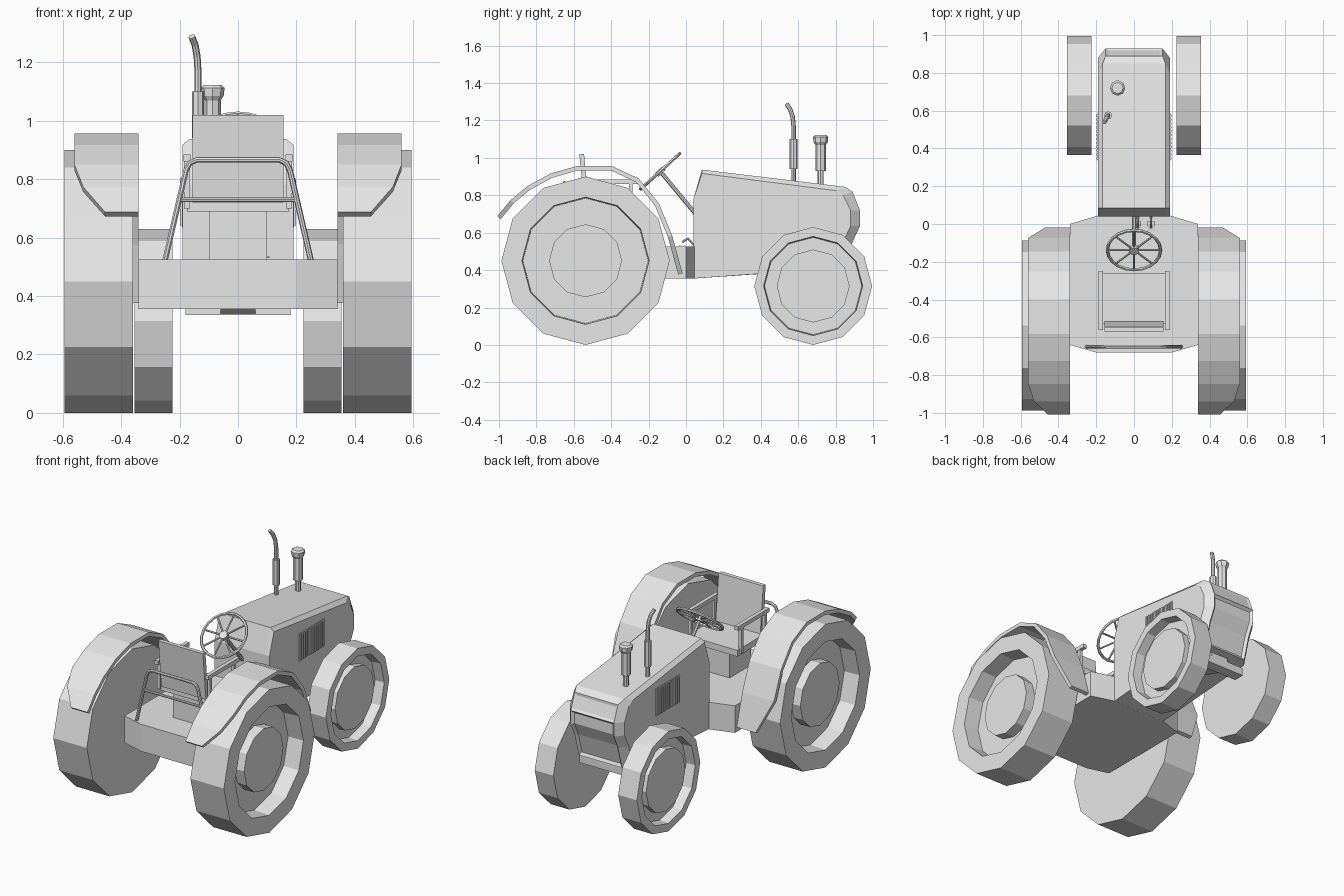
import bpy, bmesh, math
from mathutils import Vector

cube = bpy.data.objects.get("Cube")
if cube:
    bpy.data.objects.remove(cube, do_unlink=True)

GREY = (0.8, 0.8, 0.8, 1)
paint = bpy.data.materials.new("light grey")
paint.use_nodes = True
paint.diffuse_color = GREY
paint.node_tree.nodes["Principled BSDF"].inputs["Base Color"].default_value = GREY


def finish(name, bm):
    bmesh.ops.recalc_face_normals(bm, faces=bm.faces)
    mesh = bpy.data.meshes.new(name)
    bm.to_mesh(mesh)
    bm.free()
    mesh.materials.append(paint)
    obj = bpy.data.objects.new(name, mesh)
    bpy.context.scene.collection.objects.link(obj)
    return obj


def loft(name, rings, loop=False):
    """Skin a list of closed rings, capping the ends unless it loops."""
    bm = bmesh.new()
    rows = [[bm.verts.new(p) for p in r] for r in rings]
    n = len(rows[0])
    pairs = list(zip(rows, rows[1:])) + ([(rows[-1], rows[0])] if loop else [])
    for a, b in pairs:
        for i in range(n):
            j = (i + 1) % n
            bm.faces.new((a[i], a[j], b[j], b[i]))
    if not loop:
        bm.faces.new(rows[0])
        bm.faces.new(rows[-1])
    return finish(name, bm)


def box(name, x0, x1, y0, y1, z0, z1, lean=0):
    return loft(name, [[(x0, y0 + s, z), (x1, y0 + s, z), (x1, y1 + s, z), (x0, y1 + s, z)]
                       for z, s in ((z0, 0), (z1, lean))])


def tube(name, path, radius, sides=8, loop=False):
    """Round bar along a path; radius may be a list with one value per point."""
    pts = [Vector(p) for p in path]
    n = len(pts)
    radii = radius if isinstance(radius, list) else [radius] * n
    rings, u = [], None
    for i, p in enumerate(pts):
        a = pts[i - 1] if i or loop else p
        b = pts[(i + 1) % n] if i < n - 1 or loop else p
        t = (b - a).normalized()
        u = (u - t * u.dot(t)).normalized() if u else t.orthogonal().normalized()
        v = t.cross(u)
        rings.append([p + radii[i] * (u * math.cos(k * math.tau / sides) + v * math.sin(k * math.tau / sides))
                      for k in range(sides)])
    return loft(name, rings, loop)


def wheel(name, side, y, z, steps):
    """Twelve sided wheel lofted through (x, radius) steps."""
    loft(name, [[(side * x, y + r * math.sin(k * math.tau / 12), z + r * math.cos(k * math.tau / 12))
                 for k in range(12)] for x, r in steps])


# Wheels with recessed rims, and fenders
FENDER = [(-1.0, .68, .455), (-.93, .765, .53), (-.84, .84, .56), (-.72, .905, .56), (-.58, .945, .56),
          (-.4, .945, .56), (-.26, .88, .56), (-.155, .75, .56), (-.085, .58, .56), (-.03, .38, .47)]
for side, label in ((1, "left"), (-1, "right")):
    wheel("rear_wheel_" + label, side, -.537, .45,
          [(.36, .45), (.593, .45), (.593, .34), (.49, .335), (.49, .195), (.555, .195)])
    wheel("front_wheel_" + label, side, .68, .315,
          [(.225, .315), (.355, .315), (.355, .265), (.295, .26), (.295, .195), (.335, .195)])
    rings = []
    for i, (y, z, x) in enumerate(FENDER):
        a, b = FENDER[max(i - 1, 0)], FENDER[min(i + 1, len(FENDER) - 1)]
        t = Vector((0, b[0] - a[0], b[1] - a[1])).normalized()
        off = Vector((0, -t.z, t.y)) * .012
        inner, outer = Vector((side * .34, y, z)), Vector((side * x, y, z))
        rings.append([inner - off, outer - off, outer + off, inner + off])
    loft("fender_" + label, rings)

# Rear chassis with tapered ends
half = [(.2, -.68), (.34, -.64), (.34, 0), (.19, .045)]
outline = half + [(-x, y) for x, y in reversed(half)]
loft("rear_chassis", [[(x, y, z) for x, y in outline] for z in (.355, .525)])

# Hood: full profile in the middle, smaller profile on the flanks
HOOD = [(.04, .355), (.04, .78), (.085, .937), (.85, .845), (.89, .82),
        (.93, .72), (.93, .635), (.89, .55), (.85, .41)]
rings = []
for x_sign, flank in ((-1, 1), (-1, 0), (1, 0), (1, 1)):
    ring = []
    for i, (y, z) in enumerate(HOOD):
        front, top = y > .8, i in (2, 3, 4)
        x = .19 if flank else (.15 if front and i > 3 else .166)
        ring.append((x_sign * x, y - flank * .05 * front, z - flank * .02 * top))
    rings.append(ring)
hood = loft("hood", rings)

# Recessed grille and headlamp panel on the nose
bm = bmesh.new()
bm.from_mesh(hood.data)
nose = [f for f in bm.faces if f.normal.y > .5 and abs(f.normal.x) < .1 and len(f.verts) == 4]
lower = [f for f in nose if f.calc_center_median().z < .72]
upper = [f for f in nose if f not in lower and f.calc_center_median().z < .8]
for faces, depth in ((lower, -.015), (upper, -.006)):
    if faces:
        bmesh.ops.inset_region(bm, faces=faces, thickness=.015, depth=depth, use_even_offset=True)
bm.to_mesh(hood.data)
bm.free()

# Side louvres
for side, label in ((1, "left"), (-1, "right")):
    def plate(name, y0, y1, z0, z1, out):
        box(name, *sorted((side * .185, side * (.19 + out))), y0, y1, z0, z1)
    plate("vent_panel_" + label, .335, .585, .635, .81, .002)
    for k in range(12):
        y = .342 + k * .0205
        plate("vent_slat_%s_%d" % (label, k + 1), y, y + .011, .642, .803, .008)

# Front axle bar and its pivot bracket
box("front_axle_bar", -.18, .18, .73, .8, .335, .385)
loft("axle_bracket", [[(x, .58, .39), (x, .73, .34), (x, .8, .34), (x, .8, .41)] for x in (-.06, .06)])

# Exhaust stack and air intake
tube("exhaust_base", [(-.137, .575, .86), (-.137, .575, .95)], .012)
tube("exhaust_muffler", [(-.137, .575, .94), (-.137, .575, 1.1)], .021)
tube("exhaust_pipe", [(-.137, .575, 1.09), (-.137, .575, 1.17), (-.14, .57, 1.22),
                      (-.147, .557, 1.26), (-.158, .538, 1.288)], .012)
tube("intake_base", [(-.087, .72, .84), (-.087, .72, .94)], .016)
tube("intake_body", [(-.087, .72, .93), (-.087, .72, 1.075)], .028)
tube("intake_cap", [(-.087, .72, z) for z in (1.07, 1.085, 1.112, 1.122)], [.028, .038, .041, .03])

# Steering wheel on a slanted column
centre = Vector((0, -.138, .928))
axis = Vector((0, -.67, .74)).normalized()
across = axis.cross(Vector((1, 0, 0)))


def rim_point(angle, r):
    return centre + r * (Vector((math.cos(angle), 0, 0)) + across * math.sin(angle))


tube("steering_rim", [rim_point(k * math.tau / 20, .141) for k in range(20)], .009, 6, True)
for k in range(8):
    tube("steering_spoke_%d" % (k + 1), [centre, rim_point(k * math.tau / 8, .14)], .006, 6)
tube("steering_hub", [centre - axis * .015, centre + axis * .012], .026)
tube("steering_column", [(0, .06, .69), centre], .011)

# Seat, backrest and arm rails
box("seat_pedestal", -.1, .1, -.5, -.29, .52, .69)
box("seat_cushion", -.175, .175, -.53, -.26, .69, .73)
box("seat_back", -.155, .155, -.54, -.515, .72, 1.02, -.03)
for side, label in ((1, "left"), (-1, "right")):
    x = side * .175
    box("arm_rail_" + label, x - .012, x + .012, -.56, -.25, .86, .885)
    for y in (-.295, -.53):
        box("arm_post_%s_%s" % (label, "front" if y > -.4 else "rear"), x - .01, x + .01, y - .01, y + .01, .7, .87)

# Rear hoop with cross bar
hoop = [(.25, -.65, .52), (.178, -.65, .83), (.165, -.65, .855), (.14, -.65, .866)]
tube("rear_hoop", hoop + [(-x, y, z) for x, y, z in reversed(hoop)], .01)
tube("rear_hoop_bar", [(-.2, -.65, .73), (.2, -.65, .73)], .008)

# Pedals
for x, label in ((.02, "brake"), (.09, "clutch")):
    tube(label + "_pedal_arm", [(x, .045, .53), (x, .01, .57)], .006, 6)
    box(label + "_pedal", x - .018, x + .018, -.04, -.03, .53, .535, .045)
    tube(label + "_pedal_link", [(x, .01, .57), (x, -.02, .55)], .006, 6)
